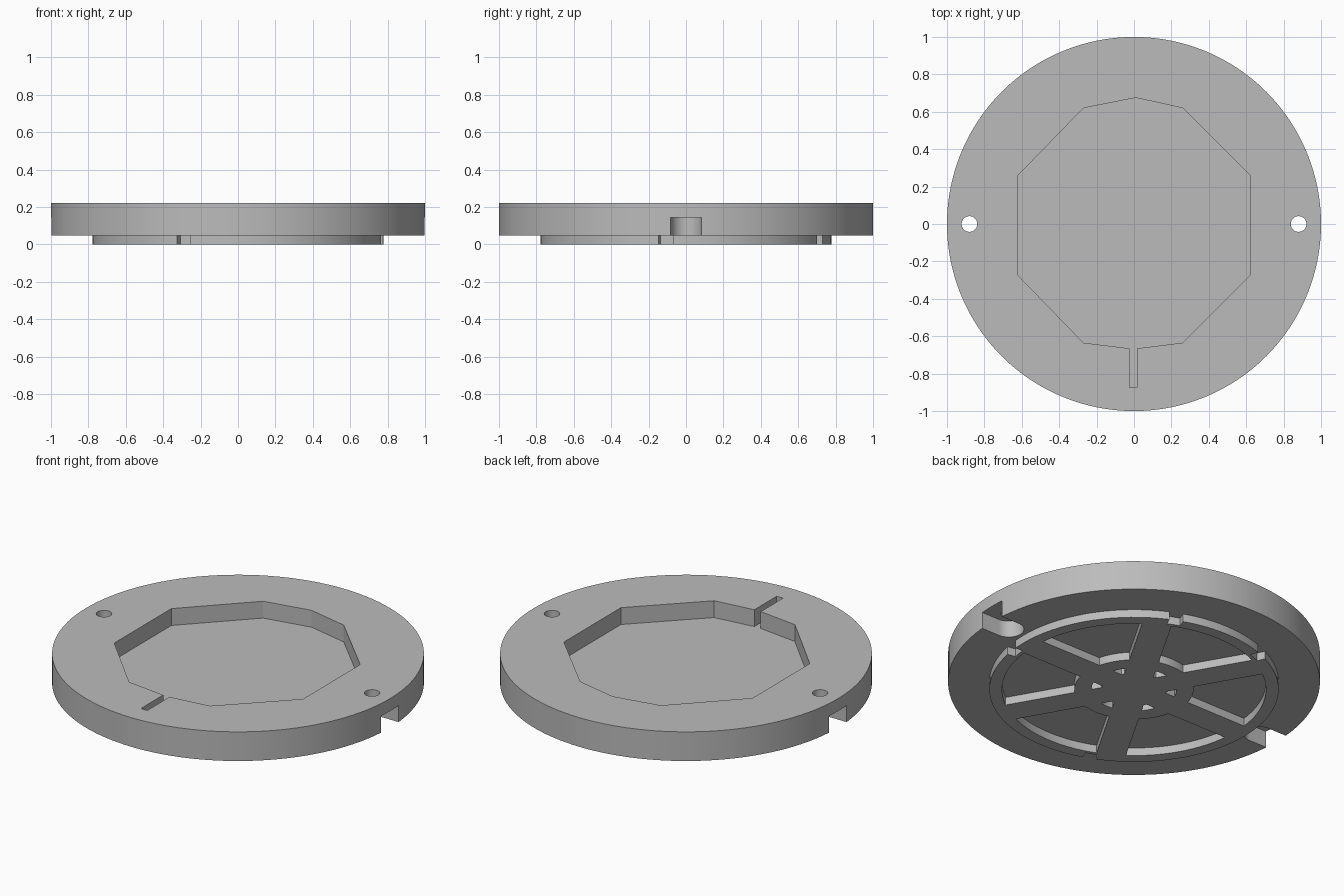
import bpy, bmesh
from math import sin, cos, asin, pi, radians

cube = bpy.data.objects.get("Cube")
if cube:
    bpy.data.objects.remove(cube)

grey = bpy.data.materials.new("mid_grey")
grey.use_nodes = True
grey.diffuse_color = (0.5, 0.5, 0.5, 1)
grey.node_tree.nodes["Principled BSDF"].inputs["Base Color"].default_value = (0.5, 0.5, 0.5, 1)

BASE, TOP, FLOOR = 0.047, 0.22, 0.12


def prism(name, outline, z0, z1):
    """Extrude a flat outline from z0 to z1."""
    bm = bmesh.new()
    face = bm.faces.new([bm.verts.new((x, y, z0)) for x, y in outline])
    up = bmesh.ops.extrude_face_region(bm, geom=[face])["geom"]
    for v in up:
        if isinstance(v, bmesh.types.BMVert):
            v.co.z = z1
    bmesh.ops.recalc_face_normals(bm, faces=bm.faces)
    mesh = bpy.data.meshes.new(name)
    bm.to_mesh(mesh)
    bm.free()
    obj = bpy.data.objects.new(name, mesh)
    bpy.context.collection.objects.link(obj)
    mesh.materials.append(grey)
    return obj


def arc(r, a0, a1, n, cx=0):
    return [(cx + r * cos(a0 + (a1 - a0) * i / n), r * sin(a0 + (a1 - a0) * i / n))
            for i in range(n + 1)]


def circle(r, n, cx=0):
    return arc(r, 0, 2 * pi, n, cx)[:-1]


def cut(target, outline, z0, z1):
    """Subtract an extruded outline and discard the cutter."""
    cutter = prism("cutter", outline, z0, z1)
    cutter.hide_render = True
    mod = target.modifiers.new("cut", "BOOLEAN")
    mod.operation, mod.solver, mod.object = "DIFFERENCE", "EXACT", cutter
    bpy.context.view_layer.objects.active = target
    bpy.ops.object.modifier_apply(modifier=mod.name)
    bpy.data.objects.remove(cutter)


def sector(r0, r1, start, half):
    """Pocket between two neighbouring spokes of the given half width."""
    def span(r):
        return start + asin(half / r), start + pi / 3 - asin(half / r)
    a, b = span(r1)
    c, d = span(r0)
    return arc(r1, a, b, 16) + arc(r0, d, c, 8)


# Round body with faceted recess and lead channel in the top
body = prism("body_disc", circle(1, 128), BASE, TOP)
recess = [(0.01, 0.675), (0.26, 0.62), (0.62, 0.26), (0.62, -0.275), (0.26, -0.635),
          (0.017, -0.665), (0.017, -0.875), (-0.025, -0.875), (-0.025, -0.665),
          (-0.27, -0.635), (-0.62, -0.275), (-0.62, 0.26), (-0.27, 0.62)]
cut(body, recess, FLOOR, TOP + 0.1)

# Screw holes and round-ended side notches
for side in (1, -1):
    cut(body, circle(0.042, 32, side * 0.88), -0.1, TOP + 0.1)
    a = pi / 2 if side > 0 else -pi / 2
    notch = arc(0.082, a, a + pi, 20, side * 0.88)
    notch += [(side * 1.2, notch[-1][1]), (side * 1.2, notch[0][1])]
    cut(body, notch, -0.1, 0.145)

# Raised spoked frame on the underside
frame = prism("underside_frame", circle(0.778, 96), 0, BASE)
for k in range(6):
    cut(frame, sector(0.32, 0.71, k * pi / 3, 0.08), -0.1, 0.1)
    cut(frame, sector(0.175, 0.23, k * pi / 3, 0.08), -0.1, 0.1)

# Narrow breaks in the frame rim
for deg in (-8, 67, 112, 248):
    a, w = radians(deg), 0.05
    cut(frame, arc(0.9, a - w, a + w, 2) + arc(0.73, a + w, a - w, 2), -0.1, 0.1)

for obj in (body, frame):
    bpy.ops.object.select_all(action="DESELECT")
    obj.select_set(True)
    bpy.context.view_layer.objects.active = obj
    bpy.ops.object.shade_smooth_by_angle(angle=radians(20))
